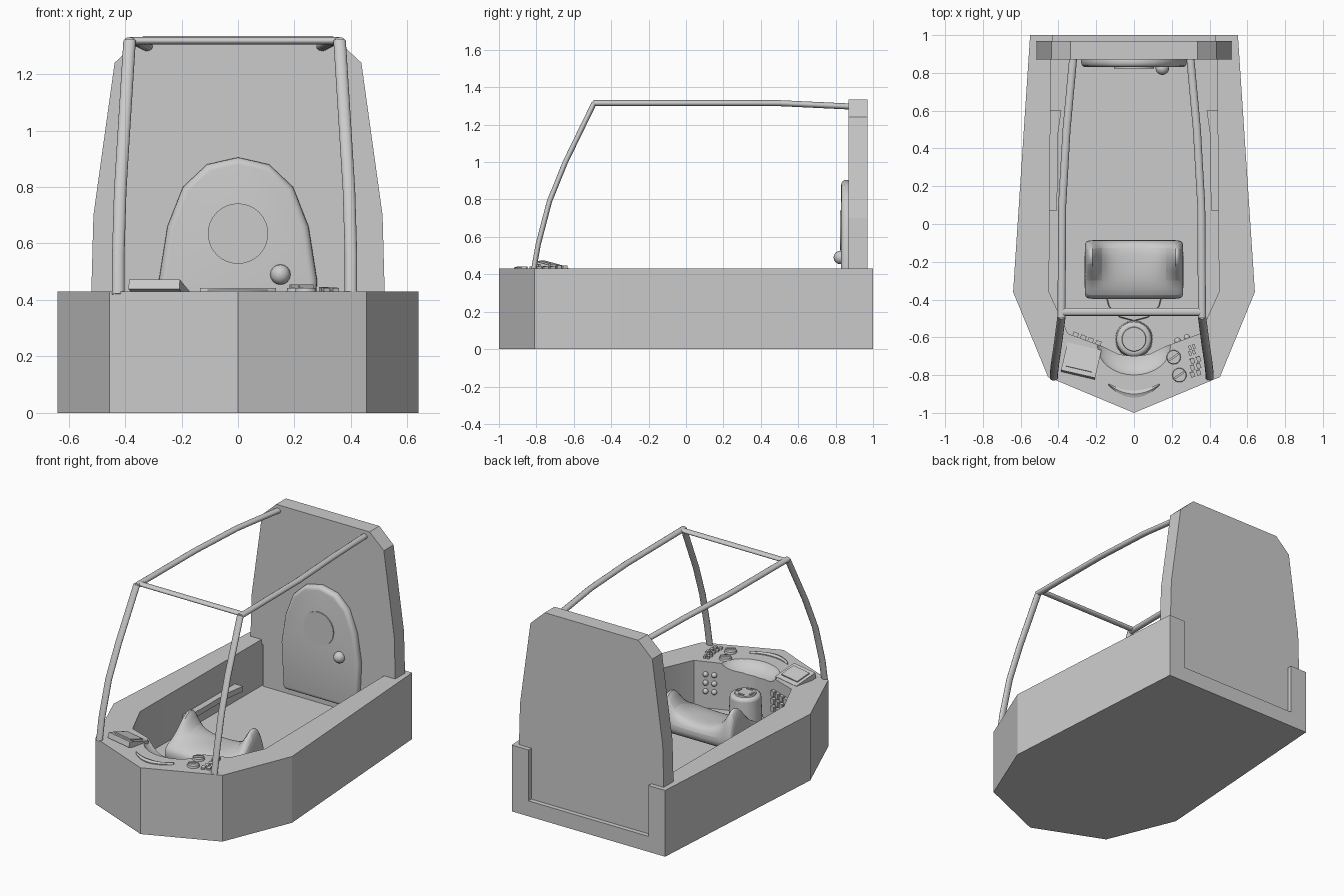
import bpy, bmesh, math
from mathutils import Vector, Matrix

if "Cube" in bpy.data.objects:
    bpy.data.objects.remove(bpy.data.objects["Cube"])

FLOOR = 0.13
RIM = 0.43


def make(name, bm, smooth=None):
    bmesh.ops.recalc_face_normals(bm, faces=bm.faces)
    me = bpy.data.meshes.new(name)
    bm.to_mesh(me)
    bm.free()
    ob = bpy.data.objects.new(name, me)
    bpy.context.collection.objects.link(ob)
    return soften(ob, smooth) if smooth else ob


def select(ob):
    bpy.ops.object.select_all(action='DESELECT')
    ob.select_set(True)
    bpy.context.view_layer.objects.active = ob


def soften(ob, angle):
    select(ob)
    bpy.ops.object.shade_smooth_by_angle(angle=math.radians(angle))
    return ob


def modify(ob, kind, **props):
    m = ob.modifiers.new(kind.lower(), kind)
    for k, v in props.items():
        setattr(m, k, v)
    select(ob)
    bpy.ops.object.modifier_apply(modifier=m.name)


def prism(name, pts, lo, hi, axis='z'):
    bm = bmesh.new()
    place = (lambda a, b, t: (a, b, t)) if axis == 'z' else (lambda a, b, t: (a, t, b))
    lower = [bm.verts.new(place(a, b, lo)) for a, b in pts]
    upper = [bm.verts.new(place(a, b, hi)) for a, b in pts]
    bm.faces.new(lower)
    bm.faces.new(upper)
    n = len(pts)
    for i in range(n):
        j = (i + 1) % n
        bm.faces.new((lower[i], lower[j], upper[j], upper[i]))
    return make(name, bm)


def mirrored(half):
    return half + [(-a, b) for a, b in reversed(half) if abs(a) > 1e-6]


def box(name, loc, size, rz=0, rx=0):
    bm = bmesh.new()
    bmesh.ops.create_cube(bm, size=1, matrix=Matrix.LocRotScale(
        Vector(loc), (Matrix.Rotation(rz, 3, 'Z') @ Matrix.Rotation(rx, 3, 'X')).to_quaternion(), Vector(size)))
    return make(name, bm)


def cone(name, loc, r1, r2, h, n=24):
    bm = bmesh.new()
    bmesh.ops.create_cone(bm, cap_ends=True, segments=n, radius1=r1, radius2=r2, depth=h,
                          matrix=Matrix.Translation(loc))
    return make(name, bm, 40)


def ball(name, loc, size, n=16):
    bm = bmesh.new()
    bmesh.ops.create_uvsphere(bm, u_segments=n, v_segments=n // 2, radius=1,
                              matrix=Matrix.LocRotScale(Vector(loc), None, Vector(size)))
    return make(name, bm, 60)


def loft(name, rings, smooth=40):
    bm = bmesh.new()
    rows = [[bm.verts.new(p) for p in r] for r in rings]
    n = len(rows[0])
    for a, b in zip(rows, rows[1:]):
        for i in range(n):
            bm.faces.new((a[i], a[(i + 1) % n], b[(i + 1) % n], b[i]))
    bm.faces.new(rows[0])
    bm.faces.new(rows[-1])
    return make(name, bm, smooth)


def bar(name, path, side, w, t, n=12):
    path, side, rings = [Vector(p) for p in path], Vector(side), []
    for i, p in enumerate(path):
        d = path[min(i + 1, len(path) - 1)] - path[max(i - 1, 0)]
        up = d.cross(side).normalized()
        rings.append([p + side * w * math.cos(a) + up * t * math.sin(a)
                      for a in (2 * math.pi * k / n for k in range(n))])
    return loft(name, rings, 60)


def cut(ob, cutter):
    modify(ob, 'BOOLEAN', operation='DIFFERENCE', solver='EXACT', object=cutter)
    bpy.data.objects.remove(cutter)


# Hull tub with cockpit, rear slot and dished console
hull = prism("hull", mirrored([(0, -1), (.455, -.81), (.64, -.36), (.55, 1)]), 0, RIM)
cut(hull, prism("cockpit_cutter", mirrored(
    [(0, -.70), (.08, -.69), (.16, -.65), (.35, -.58), (.45, -.36), (.44, .9)]), FLOOR, .6))
cut(hull, prism("slot_cutter", [(-.43, .10), (.43, .10), (.43, .6), (-.43, .6)], .88, 1.1, 'y'))
cut(hull, ball("dish_cutter", (0, -.65, RIM + .02), (.2, .155, .08), 32))
soften(hull, 25)

# Rear wall panel
prism("rear_panel", mirrored([(.43, .10), (.43, .40), (.52, .41), (.512, .70), (.437, 1.24), (.335, 1.335)]),
      .87, .97, 'y')

# Padded door with round window and knob
pad = prism("door_pad", mirrored([(.265, .17), (.28, .47), (.25, .66), (.195, .80), (.11, .88), (0, .905)]),
            .83, .89, 'y')
modify(pad, 'BEVEL', width=.025, segments=4, limit_method='ANGLE', angle_limit=math.radians(50))
soften(pad, 35)
ring = [(.107 * math.cos(k * math.pi / 16), .635 + .107 * math.sin(k * math.pi / 16)) for k in range(32)]
prism("door_window", ring, .824, .85, 'y')
ball("door_knob", (.15, .825, .49), (.036, .036, .036))

# Canopy frame
for s, side in ((-1, "left"), (1, "right")):
    ox = -.012
    bar(side + "_canopy_post", [(ox + s * x, y, z) for x, y, z in
        ((.412, -.815, .42), (.412, -.79, .56), (.405, -.73, .79), (.392, -.645, 1.0), (.372, -.49, 1.318))],
        (1, 0, 0), .022, .014)
    bar(side + "_canopy_rail", [(ox + s * x, y, z) for x, y, z in
        ((.372, -.495, 1.315), (.368, .1, 1.315), (.345, .5, 1.315), (.31, .88, 1.297))],
        (1, 0, 0), .021, .016)
    # Armrests along the side walls
    prism(side + "_armrest", [(s * x, y) for x, y in
        ((.45, .07), (.41, .07), (.405, .2), (.405, .46), (.385, .6), (.45, .6))], .21, .245)
bar("canopy_crossbar", [(-.38, -.465, 1.318), (.36, -.465, 1.318)], (0, 1, 0), .021, .013)

# Saddle seat with raised sides, on a floor disc
rings = []
for x, top, f in ((-.262, .28, .85), (-.255, .40, .97), (-.22, .465, 1), (-.18, .33, 1), (-.08, .29, 1),
                  (.08, .29, 1), (.18, .33, 1), (.22, .465, 1), (.255, .40, .97), (.262, .28, .85)):
    mid = min(top, .30)
    prof = [(-.085, .15), (-.08, .26), (-.12, top), (-.21, top), (-.30, mid), (-.39, mid - .03), (-.40, .22), (-.39, .15)]
    rings.append([(x, -.24 + (y + .24) * f, z) for y, z in prof])
seat = loft("seat", rings)
modify(seat, 'SUBSURF', levels=2)
soften(seat, 80)
cone("seat_base", (0, -.36, FLOOR + .01), .155, .15, .02, 12)

# Control column with a ringed, slotted cap
col = cone("control_column", (0, -.61, (FLOOR + .30) / 2), .10, .092, .30 - FLOOR, 32)
modify(col, 'BEVEL', width=.02, segments=4, limit_method='ANGLE')
soften(col, 40)
cone("column_cap", (0, -.61, .302), .066, .062, .010, 32)
for k in range(4):
    a = k * math.pi / 2
    box("column_slot", (.045 * math.cos(a), -.61 + .045 * math.sin(a), .308), (.012, .04, .008), a)

# Tilted screen on the left of the console
tilt = math.radians(-15)
box("screen_case", (-.28, -.725, .435), (.185, .155, .035), math.radians(-13), tilt)
box("screen_glass", (-.28, -.722, .454), (.14, .10, .012), math.radians(-13), tilt)

# Crescent grip at the nose
arc = [(.135 * t, -.90 + .05 * t * t) for t in (k / 8 for k in range(-8, 9))]
loft("nose_crescent", [[(x, y + sy * w, z) for sy, z in ((-1, .42), (-1, .436), (0, .443), (1, .436), (1, .42))]
     for (x, y), w in ((p, .004 + .015 * (1 - (p[0] / .135) ** 2)) for p in arc)])

# Dials and switches on the right of the console
for x, y in ((.21, -.705), (.24, -.80)):
    cone("dial", (x, y, .436), .038, .035, .014)
    box("dial_grip", (x, y, .447), (.06, .011, .016), math.radians(35))
for i in range(2):
    for j in range(2):
        box("small_switch", (.297 + .02 * i, -.655 - .03 * j + .007 * i, .437), (.014, .024, .018), math.radians(20))
    for j in range(3):
        box("long_switch", (.31 + .032 * i, -.725 - .036 * j + .01 * i, .437), (.022, .028, .012),
            math.radians(20), .1)

# Knobs and keypad on the angled console faces
for i in range(2):
    for j in range(3):
        ball("console_knob", (.23 + .05 * i, -.624 + .018 * i + .006, .24 + .055 * j), (.017, .017, .017), 12)
for i in range(4):
    for j in range(3):
        x = -.19 - .04 * i
        box("console_key", (x, -.65 - .37 * (x + .16) + .006, .24 + .05 * j), (.03, .03, .036), math.radians(-20))
